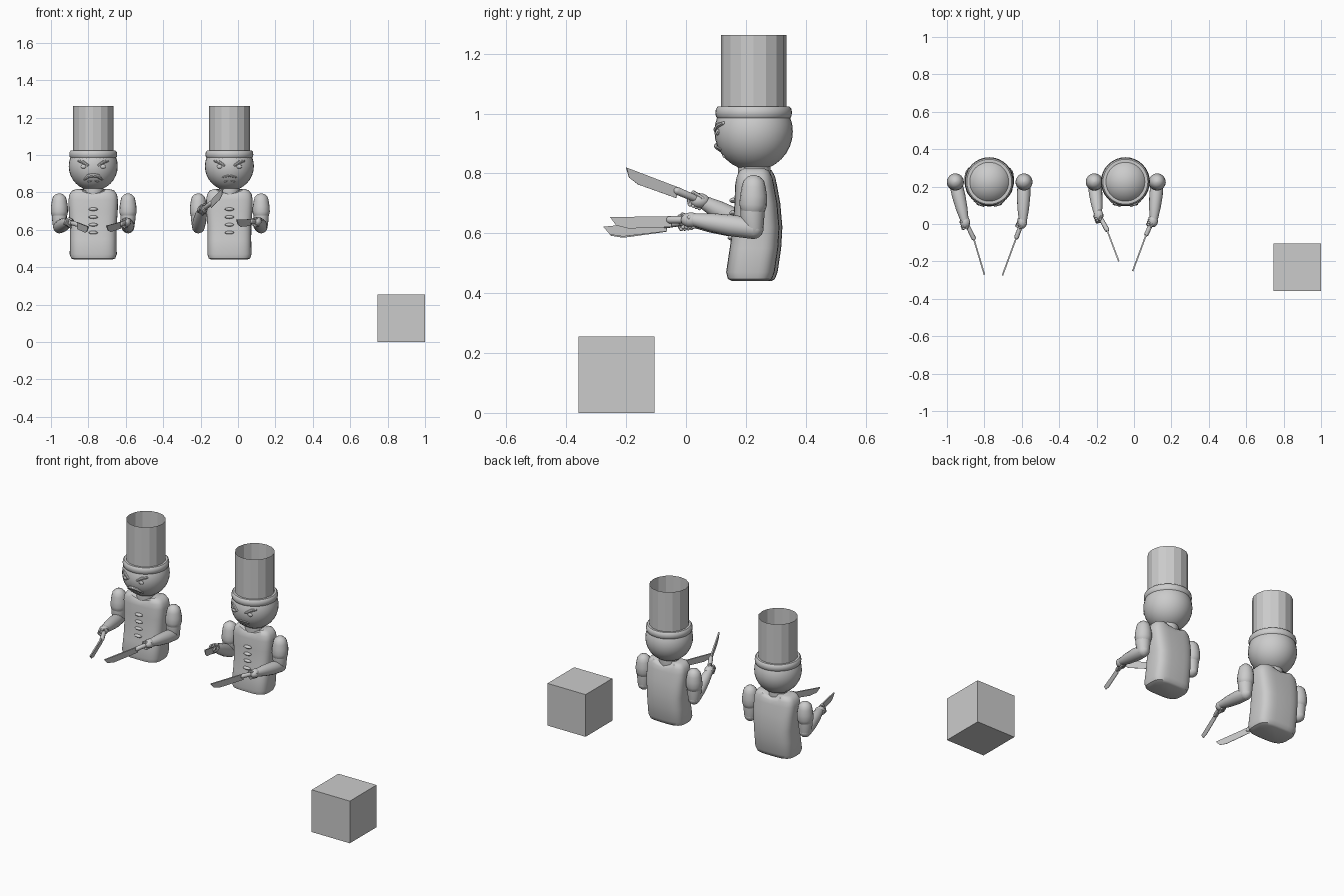
import bpy, bmesh, math
from mathutils import Vector as V

if "Cube" in bpy.data.objects:
    bpy.data.objects.remove(bpy.data.objects["Cube"])

HY, HZ, HR = 0.226, 0.94, 0.131   # head depth, height, radius


def finish(bm, name, smooth=True):
    bmesh.ops.recalc_face_normals(bm, faces=bm.faces)
    me = bpy.data.meshes.new(name)
    bm.to_mesh(me)
    bm.free()
    ob = bpy.data.objects.new(name, me)
    bpy.context.collection.objects.link(ob)
    if smooth:
        bpy.ops.object.select_all(action='DESELECT')
        ob.select_set(True)
        bpy.context.view_layer.objects.active = ob
        bpy.ops.object.shade_smooth_by_angle(angle=math.radians(40))
    return ob


def loft(name, rings, cap=True, closed=False, smooth=True):
    bm = bmesh.new()
    vs = [[bm.verts.new(p) for p in r] for r in rings]
    n = len(vs[0])
    pairs = list(zip(vs, vs[1:])) + ([(vs[-1], vs[0])] if closed else [])
    for a, b in pairs:
        for i in range(n):
            bm.faces.new((a[i], a[(i + 1) % n], b[(i + 1) % n], b[i]))
    if cap and not closed:
        bm.faces.new(vs[0])
        bm.faces.new(vs[-1])
    return finish(bm, name, smooth)


def tube(name, pts, radii, n=16, round_ends=True):
    pts, radii = [V(p) for p in pts], list(radii)
    if round_ends:
        a, b = (pts[0] - pts[1]).normalized(), (pts[-1] - pts[-2]).normalized()
        ra, rb = radii[0], radii[-1]
        angs = [math.radians(d) for d in (85, 60, 30)]
        pts = ([pts[0] + a * ra * math.sin(t) for t in angs] + pts
               + [pts[-1] + b * rb * math.sin(t) for t in angs[::-1]])
        radii = ([ra * math.cos(t) for t in angs] + radii
                 + [rb * math.cos(t) for t in angs[::-1]])
    rings = []
    for i, p in enumerate(pts):
        d = (pts[min(i + 1, len(pts) - 1)] - pts[max(i - 1, 0)]).normalized()
        u = d.cross(V((1, 0, 0))).normalized()
        w = d.cross(u)
        rings.append([p + (u * math.cos(t) + w * math.sin(t)) * radii[i]
                      for t in (2 * math.pi * k / n for k in range(n))])
    return loft(name, rings)


def ball(name, c, r, seg=24):
    bm = bmesh.new()
    bmesh.ops.create_uvsphere(bm, u_segments=seg, v_segments=seg // 2, radius=1)
    for v in bm.verts:
        v.co = V(v.co[i] * r[i] + c[i] for i in range(3))
    return finish(bm, name)


def lathe(name, x, profile, n, closed=False, smooth=True):
    rings = [[(x + r * math.cos(2 * math.pi * k / n), HY + r * math.sin(2 * math.pi * k / n), z)
              for k in range(n)] for r, z in profile]
    return loft(name, rings, cap=False, closed=closed, smooth=smooth)


def torso(x0, ws, back):
    secs = [(.44, .10, .155, .285), (.447, .118, .14, .297), (.47, .126, .134, .306),
            (.55, .124, .146, .318), (.62, .125, .156, .322), (.70, .131, .162, .315),
            (.76, .132, .164, .304), (.79, .127, .168, .299), (.81, .112, .176, .29),
            (.817, .09, .188, .278)]
    rings = []
    for z, w, f, b in secs:
        ring = []
        for k in range(40):
            t = 2 * math.pi * k / 40
            c, s = math.cos(t), math.sin(t)
            px = w * ws * math.copysign(abs(c) ** .55, c)
            py = (f + b - back) / 2 + (b - back - f) / 2 * math.copysign(abs(s) ** .6, s)
            # neckline dip
            dip = .022 * max(0, 1 - (px / .065) ** 2) * max(0, (z - .77) / .047)
            ring.append((x0 + px, py, z - dip))
        rings.append(ring)
    loft("jacket", rings)
    # jacket buttons
    for z in (.71, .668, .627, .585):
        ball("button", (x0, .158 if z > .6 else .152, z), (.025, .013, .009), 16)


def face(x0, moustache):
    def on(dx, z, out=0):
        r = HR + out
        return (x0 + dx, HY - math.sqrt(max(r * r - dx * dx - (z - HZ) ** 2, 0)), z)
    for s in (-1, 1):
        tube("eyebrow", [on(s * d, z) for d, z in ((.078, .968), (.055, .962), (.03, .946))],
             (.006, .009, .007), 8)
        ball("eye", on(s * .052, .938), (.016, .007, .011), 12)
        if moustache:
            tube("moustache", [on(s * d, z) for d, z in ((.002, .892), (.025, .888), (.048, .868))],
                 (.011, .011, .005), 8)
        else:
            tube("moustache", [on(s * d, z) for d, z in ((.005, .888), (.02, .886), (.038, .88))],
                 (.005, .006, .003), 8)
    tube("mouth", [on(d, z) for d, z in ((-.025, .858), (0, .864), (.025, .858))],
         (.005, .006, .005), 8)


def arm(sh, hand, grip, tip):
    sh, hand, grip, tip = V(sh), V(hand), V(grip), V(tip)
    side = sh.x
    elbow = V((side, .225, .615))
    # short sleeve with open hem, upper arm and forearm
    tube("sleeve", [(side, .226, .755), (side, .226, .725), (side, .224, .695)],
         (.040, .045, .046))
    tube("upper_arm", [(side, .225, .73), (side, .222, .66), elbow], (.041, .04, .034))
    tube("forearm", [elbow, elbow.lerp(hand, .35), elbow.lerp(hand, .7), hand],
         (.034, .036, .031, .022))
    d = (tip - grip).normalized()
    # fist wrapped around the handle
    palm = hand + d * .012
    ball("palm", palm, (.026, .034, .025), 16)
    across = d.cross(V((0, 0, 1))).normalized()
    up = across.cross(d)
    for k in range(4):
        c = palm + d * (.012 * k - .008)
        tube("finger", [c + across * .016 + up * .012, c + across * .022 - up * .008,
                        c - up * .024], (.007, .008, .007), 8)
    tube("thumb", [palm - across * .018 + up * .008, palm + d * .03 + up * .018], (.009, .007), 8)
    # knife handle and wedge blade with a slanted tip
    tube("knife_handle", [hand - d * .01, grip], (.011, .013), 10)
    n = (tip - grip).length
    prof = [(-.005, .012), (n, 0.012), (n - .02, -.016), (n * .7, -.027), (-.005, -.024)]
    bm = bmesh.new()
    sides = []
    for s in (-1, 1):
        sides.append([bm.verts.new(grip + d * a + up * h + across * s * (.004 if h > 0 else .0012))
                      for a, h in prof])
        bm.faces.new(sides[-1])
    for i in range(5):
        j = (i + 1) % 5
        bm.faces.new((sides[0][i], sides[0][j], sides[1][j], sides[1][i]))
    finish(bm, "knife_blade", False)


def figure(x0, ws, back, moustache, arms):
    torso(x0, ws, back)
    tube("neck", [(x0, .228, .77), (x0, .228, .85)], (.055, .055))
    ball("head", (x0, HY, HZ), (HR, HR, HR), 32)
    face(x0, moustache)
    # hat band and open faceted hat
    lathe("hat_band", x0, [(.104, .987), (.122, .985), (.126, .99), (.128, 1.003),
                           (.126, 1.016), (.120, 1.023), (.104, 1.023)], 40, closed=True)
    lathe("hat", x0, [(.109, 1.0), (.109, 1.262)], 16, smooth=False)
    for a in arms:
        arm(*a)


figure(-.774, 1.0, 0, True, [
    ((-.955, .23, .76), (-.906, .02, .642), (-.858, -.075, .628), (-.80, -.27, .605)),
    ((-.588, .23, .76), (-.594, .02, .642), (-.628, -.07, .63), (-.703, -.274, .61))])
figure(-.046, .94, .01, False, [
    ((-.212, .23, .76), (-.193, .056, .705), (-.145, -.03, .742), (-.08, -.203, .808)),
    ((.124, .23, .76), (.106, .028, .645), (.067, -.053, .645), (-.007, -.252, .642))])

# box standing apart
bpy.ops.mesh.primitive_cube_add(size=.255, location=(.8725, -.232, .1275))
bpy.context.object.name = "box"
